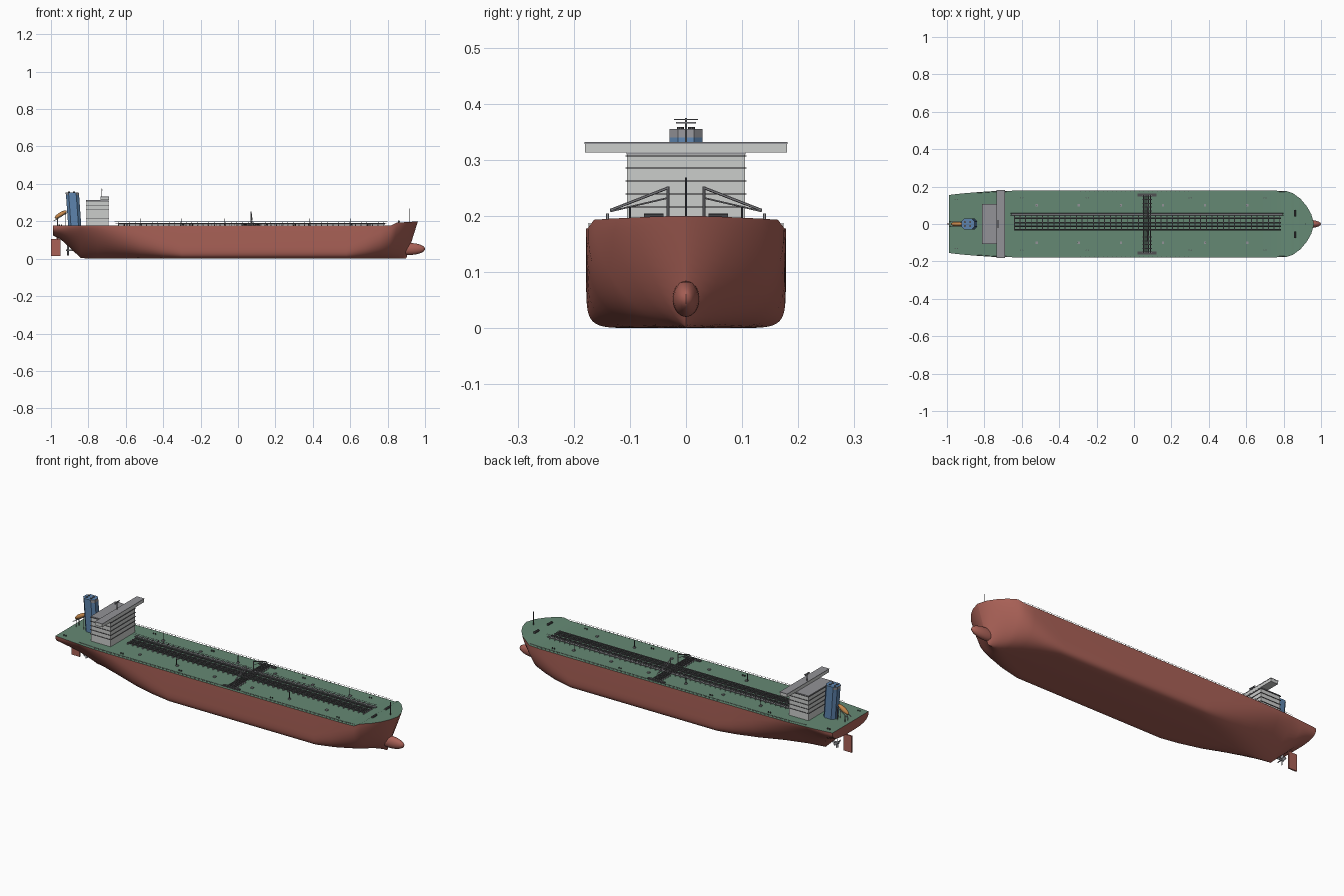
import bpy, bmesh, math
from mathutils import Vector, Matrix

if "Cube" in bpy.data.objects:
    bpy.data.objects.remove(bpy.data.objects["Cube"])


def material(name, r, g, b):
    m = bpy.data.materials.new(name)
    m.use_nodes = True
    m.diffuse_color = (r, g, b, 1)
    m.node_tree.nodes["Principled BSDF"].inputs["Base Color"].default_value = (r, g, b, 1)
    return m


RED = material("hull red", .40, .12, .095)
GREEN = material("deck green", .13, .25, .175)
WHITE = material("house white", .6, .61, .6)
GREY = material("roof grey", .29, .29, .31)
DARK = material("pipe dark grey", .08, .08, .085)
BLUE = material("funnel blue", .11, .23, .42)
ORANGE = material("lifeboat orange", .55, .24, .07)


def finish(name, bm, *mats, smooth=True):
    bmesh.ops.recalc_face_normals(bm, faces=bm.faces)
    mesh = bpy.data.meshes.new(name)
    bm.to_mesh(mesh)
    bm.free()
    for m in mats:
        mesh.materials.append(m)
    ob = bpy.data.objects.new(name, mesh)
    bpy.context.collection.objects.link(ob)
    if smooth:
        bpy.ops.object.select_all(action='DESELECT')
        ob.select_set(True)
        bpy.context.view_layer.objects.active = ob
        bpy.ops.object.shade_smooth_by_angle(angle=math.radians(35))
    return ob


def add_box(bm, centre, size):
    mat = Matrix.Translation(centre) @ Matrix.Diagonal((*size, 1))
    bmesh.ops.create_cube(bm, size=1, matrix=mat)


def add_rod(bm, start, end, radius, sides=6):
    a, b = Vector(start), Vector(end)
    turn = (b - a).to_track_quat('Z', 'Y').to_matrix().to_4x4()
    bmesh.ops.create_cone(bm, cap_ends=True, segments=sides, radius1=radius, radius2=radius,
                          depth=(b - a).length, matrix=Matrix.Translation((a + b) / 2) @ turn)


def part(name, mat, boxes=(), rods=()):
    bm = bmesh.new()
    for b in boxes:
        add_box(bm, *b)
    for r in rods:
        add_rod(bm, *r)
    return finish(name, bm, mat, smooth=bool(rods))


def ellipsoid(name, mat, centre, radii, tilt=0):
    bm = bmesh.new()
    place = Matrix.Translation(centre) @ Matrix.Rotation(tilt, 4, 'Y')
    bmesh.ops.create_uvsphere(bm, u_segments=24, v_segments=14, radius=1,
                              matrix=place @ Matrix.Diagonal((*radii, 1)))
    return finish(name, bm, mat)


# Hull: deck-edge x, forward rake, keel z, deck z, half beam, section fullness
D = .177
stations = [
    (-.99, 0, .125, D, .155, 3), (-.95, 0, .105, D, .16, 2.2), (-.9, 0, .06, D, .165, 1.5),
    (-.84, 0, .003, D, .17, 1.1), (-.75, 0, 0, D, .176, 1.4), (-.64, 0, 0, D, .178, 2),
    (-.52, 0, 0, D, .178, 3.4), (-.4, 0, 0, D, .178, 6), (-.3, 0, 0, D, .178, 10),
    (.58, 0, 0, D, .178, 10), (.68, 0, 0, D, .178, 5), (.76, .005, 0, D, .178, 3),
    (.82, .015, 0, .178, .175, 2.2), (.85, .022, 0, .193, .164, 1.8),
    (.89, .035, 0, .195, .135, 1.5), (.925, .048, 0, .197, .093, 1.3),
    (.948, .056, 0, .199, .052, 1.2), (.962, .062, .003, .2, .003, 1)]
STEPS = 16


def section(x, rake, keel, deck, beam, full):
    half = []
    for i in range(STEPS + 1):
        a = math.pi / 2 * i / STEPS
        t = 1 - max(math.cos(a), 0) ** (2 / full) if i < STEPS else 1
        half.append((x - rake * (1 - t), beam * math.sin(a) ** (2 / full), keel + (deck - keel) * t))
    return [(px, -py, pz) for px, py, pz in reversed(half[1:])] + half


bm = bmesh.new()
rings = [[bm.verts.new(p) for p in section(*s)] for s in stations]
for r0, r1 in zip(rings, rings[1:]):
    for i in range(len(r0)):
        j = (i + 1) % len(r0)
        face = bm.faces.new((r0[i], r0[j], r1[j], r1[i]))
        face.material_index = 1 if j == 0 else 0
bm.faces.new(rings[0])
bm.faces.new(rings[-1])
finish("hull", bm, RED, GREEN)

ellipsoid("bulbous_bow", RED, (.915, 0, .052), (.085, .024, .032))

# Rudder and propeller
part("rudder", RED, [((-.975, 0, .06), (.05, .008, .09))], [((-.965, 0, .1), (-.965, 0, .13), .005)])
bm = bmesh.new()
add_rod(bm, (-.92, 0, .045), (-.85, 0, .045), .005, 12)
for k in range(4):
    spin = Matrix.Translation((-.91, 0, .045)) @ Matrix.Rotation(k * math.pi / 2, 4, 'X')
    blade = spin @ Matrix.Translation((0, 0, .015)) @ Matrix.Rotation(.6, 4, 'Z')
    bmesh.ops.create_cube(bm, size=1, matrix=blade @ Matrix.Diagonal((.003, .014, .024, 1)))
finish("propeller", bm, GREY)

# Accommodation block with floor ledges and a wide bridge
part("accommodation", WHITE, [((-.752, 0, .244), (.118, .21, .134))])
part("floor_ledges", DARK, [((-.752, 0, z), (.124, .216, .002)) for z in (.216, .239, .262, .285, .307)])
part("accommodation_roof", GREY, [((-.752, 0, .311), (.12, .212, .003))])
part("bridge", WHITE, [((-.713, 0, .321), (.044, .36, .017))])
part("bridge_roof", GREY, [((-.713, 0, .33), (.046, .362, .003))])
part("radar_mast", GREY, [((-.728, 0, .366), (.006, .036, .002)), ((-.728, 0, .372), (.006, .042, .002))],
     [((-.728, 0, .33), (-.728, 0, .374), .0015)])

# Raked funnel with a banded top
bm = bmesh.new()
levels = [(.175, -.873), (.33, -.884), (.34, -.885), (.355, -.887)]
outline = [(.035, .014), (.02, .029), (-.02, .029), (-.035, .014)]
outline += [(x, -y) for x, y in reversed(outline)]
rings = [[bm.verts.new((cx + x, y, z)) for x, y in outline] for z, cx in levels]
for k, (r0, r1) in enumerate(zip(rings, rings[1:])):
    for i in range(8):
        f = bm.faces.new((r0[i], r0[i - 1], r1[i - 1], r1[i]))
        f.normal_update()
        f.material_index = 1 if k == 2 and abs(f.normal.x) > .3 else 0
bm.faces.new(rings[0])
bm.faces.new(rings[-1])
finish("funnel", bm, BLUE, GREY, smooth=False)
part("exhaust_pipes", DARK, rods=[((-.89 + x, y, .34), (-.89 + x, y, .358), .006, 10)
                                  for x in (-.014, .014) for y in (-.01, .01)])

# Free-fall lifeboat on its ramp
ellipsoid("lifeboat", ORANGE, (-.948, 0, .236), (.037, .012, .012), -.55)
part("lifeboat_ramp", GREY, rods=[r for y in (-.012, .012) for r in (
    ((-.985, y, .202), (-.915, y, .245), .002), ((-.92, y, .175), (-.92, y, .243), .002),
    ((-.965, y, .175), (-.965, y, .214), .002))])

# Longitudinal cargo pipes, supports and catwalk
part("cargo_pipes", DARK, rods=[((-.64, y, .187), (.785, y, .187), .0042) for y in (-.03, -.012, .006, .03)])
supports = [-.64 + .0302 * i for i in range(48)]
part("pipe_supports", GREY, [((x, .006, .181), (.005, .084, .01)) for x in supports])
part("catwalk", GREY, [((.07, .052, .186), (1.45, .012, .003))],
     [((-.66, y, .197), (.8, y, .197), .001, 4) for y in (.046, .058)])
part("catwalk_posts", GREY, [((x, y, .187), (.002, .002, .02)) for x in supports for y in (.046, .058)])

# Midship manifold
part("manifold_pipes", DARK, rods=[((.052 + .012 * i, -.155, .187), (.052 + .012 * i, .155, .187), .0035)
                                   for i in range(4)])
part("manifold_frames", GREY, [((.07, s * y, .181), (.05, .005, .009))
                               for s in (-1, 1) for y in (.07, .09, .11, .13, .15)])
part("drip_trays", DARK, [((.07, s * .155, .18), (.1, .014, .007)) for s in (-1, 1)])

# Hose cranes, one on each side
for side, s in (("left", 1), ("right", -1)):
    part(side + "_hose_crane", GREY, rods=[
        ((.07, s * .032, D), (.07, s * .032, .252), .003, 8),
        ((.07, s * .032, .25), (.075, s * .135, .21), .0025),
        ((.07, s * .032, .232), (.075, s * .135, .208), .0015),
        ((.075, s * .14, D), (.075, s * .14, .204), .003)])
    # Deck edge railing
    bm = bmesh.new()
    for a, b in zip(stations[3:], stations[4:13]):
        add_rod(bm, (a[0], s * (a[4] - .004), .186), (b[0], s * (b[4] - .004), .186), .0008, 4)
    for i in range(64):
        add_box(bm, (-.74 + .024 * i, s * .173, .181), (.0015, .0015, .01))
    finish(side + "_railing", bm, WHITE, smooth=False)

# Light posts, foremast and mooring bollards
part("light_posts", DARK, rods=[((x, y, D), (x, y, .216), .0018)
                                for x, y in ((-.52, .1), (-.3, -.1), (-.07, .1), (.38, -.1), (.6, .1))])
part("foremast", DARK, rods=[((.918, 0, .19), (.918, 0, .268), .002)])
part("bollards", DARK, rods=[((x + d, s * y, .174), (x + d, s * y, .184), .003, 8) for s in (-1, 1)
                             for x, y in ((-.95, .13), (-.6, .14), (-.25, .14), (.3, .14), (.7, .14))
                             for d in (-.006, .006)])
part("deck_hatches", GREY, [((-.52 + .225 * i, s * .1, .179), (.012, .012, .008))
                            for i in range(6) for s in (-1, 1)])
part("windlasses", DARK, rods=[((.86, s * .04, .198), (.86, s * .075, .198), .006, 10) for s in (-1, 1)])
